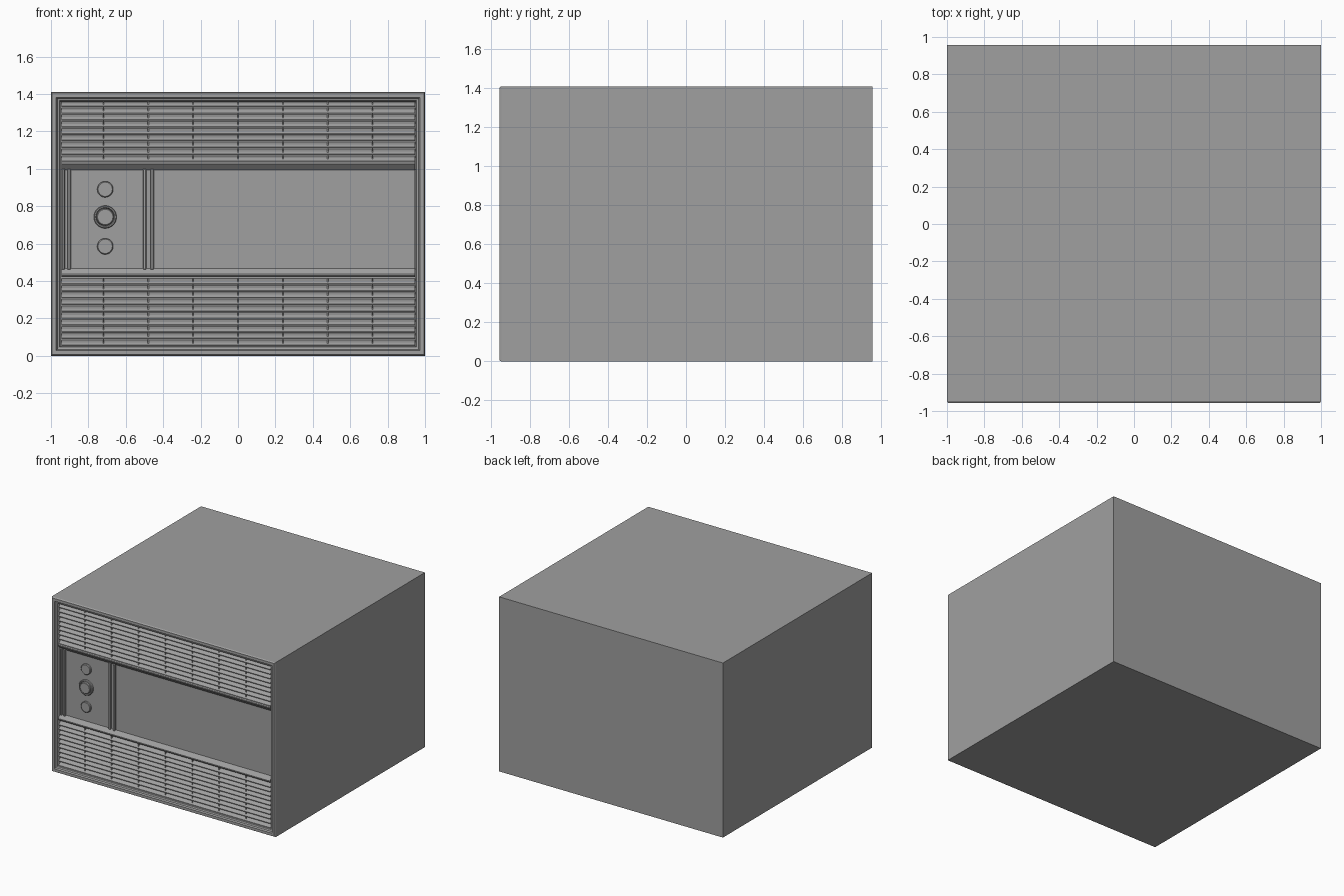
import bpy, bmesh, math
from mathutils import Matrix

cube = bpy.data.objects.get("Cube")
if cube:
    bpy.data.objects.remove(cube, do_unlink=True)

grey = bpy.data.materials.new("painted_grey")
grey.use_nodes = True
colour = (0.35, 0.35, 0.35, 1)
grey.diffuse_color = colour
grey.node_tree.nodes["Principled BSDF"].inputs["Base Color"].default_value = colour

HEIGHT, BACK, FRONT = 1.41, 0.957, -0.957
FLOOR = -0.89          # recessed surface behind the grilles
PANEL = -0.917         # face of the control panel
INNER = 0.945          # half width of the front opening


def finish(name, bm):
    bmesh.ops.recalc_face_normals(bm, faces=bm.faces)
    mesh = bpy.data.meshes.new(name)
    bm.to_mesh(mesh)
    bm.free()
    mesh.materials.append(grey)
    obj = bpy.data.objects.new(name, mesh)
    bpy.context.collection.objects.link(obj)
    return obj


def loft(bm, rings):
    """Skin a list of equal-length point loops and cap both ends."""
    loops = [[bm.verts.new(p) for p in ring] for ring in rings]
    for a, b in zip(loops, loops[1:]):
        for i in range(len(a)):
            j = (i + 1) % len(a)
            bm.faces.new((a[i], a[j], b[j], b[i]))
    bm.faces.new(loops[0])
    bm.faces.new(loops[-1])


def strip(bm, profile, z=0.0, half=INNER):
    """Run a (y, z) profile across the width."""
    loft(bm, [[(x, y, z + h) for y, h in profile] for x in (-half, half)])


def block(bm, x0, x1, y0, y1, z0, z1):
    loft(bm, [[(x0, y, z0), (x1, y, z0), (x1, y, z1), (x0, y, z1)] for y in (y0, y1)])


def rectangle(inset, y):
    w, lo, hi = 1 - inset, inset, HEIGHT - inset
    return [(-w, y, lo), (w, y, lo), (w, y, hi), (-w, y, hi)]


# Cabinet with bevelled, stepped front frame and recessed face
bm = bmesh.new()
steps = [(0, BACK), (0, FRONT + .01), (.006, FRONT), (.028, FRONT),
         (.034, FRONT + .012), (.046, FRONT + .016), (.052, FRONT + .03), (.052, FLOOR)]
loft(bm, [rectangle(i, y) for i, y in steps])
finish("cabinet", bm)

# Middle panel
bm = bmesh.new()
block(bm, -INNER, INNER, FLOOR + .01, PANEL, 0.45, 1.01)
finish("middle_panel", bm)

# Louvred grilles with upright dividers behind the slats
slat = [(FLOOR, .016), (-.922, .003), (-.938, -.011), (-.938, -.016),
        (-.93, -.016), (FLOOR, .004)]
for name, low, high in (("upper", 1.035, 1.365), ("lower", 0.05, 0.415)):
    bm = bmesh.new()
    count = round((high - low) / 0.036)
    pitch = (high - low) / count
    for i in range(count):
        strip(bm, slat, low + (i + .5) * pitch)
    finish(name + "_grille_slats", bm)
    bm = bmesh.new()
    for i in range(-3, 4):
        x = i * 0.24
        block(bm, x - .003, x + .003, FLOOR + .01, -.928, low, high)
    finish(name + "_grille_dividers", bm)

# Sloping rails between grilles and panel
rail = [(FLOOR, -.025), (-.935, -.025), (-.944, -.016), (-.944, -.008),
        (PANEL, .022), (FLOOR, .022)]
bm = bmesh.new()
strip(bm, rail, 0.445)
finish("lower_rail", bm)
bm = bmesh.new()
strip(bm, [(y, -h) for y, h in rail], 1.015)
finish("upper_rail", bm)

# Paired upright trim strips on the panel
bm = bmesh.new()
for x in (-.934, -.903, -.499, -.459):
    block(bm, x - .009, x + .009, FLOOR, PANEL - .014, 0.46, 1.0)
trim = finish("panel_trim_strips", bm)
bevel = trim.modifiers.new("Bevel", "BEVEL")
bevel.width = .004
bevel.segments = 1


def turned(name, z, profile):
    """Round part facing the front, from (radius, forward) points."""
    bm = bmesh.new()
    n = 32
    loft(bm, [[(-.71 + r * math.cos(2 * math.pi * k / n), PANEL - d,
                z + r * math.sin(2 * math.pi * k / n)) for k in range(n)]
              for r, d in profile])
    obj = finish(name, bm)
    bpy.ops.object.select_all(action="DESELECT")
    obj.select_set(True)
    bpy.context.view_layer.objects.active = obj
    bpy.ops.object.shade_smooth_by_angle(angle=math.radians(30))


# Buttons and dial
button = [(.043, -.01), (.043, .012), (.038, .016)]
turned("upper_button", .89, button)
turned("lower_button", .585, button)
turned("dial", .742, [(.061, -.01), (.061, .014), (.057, .018), (.051, .018),
                      (.047, .01), (.045, .022), (.041, .025)])
